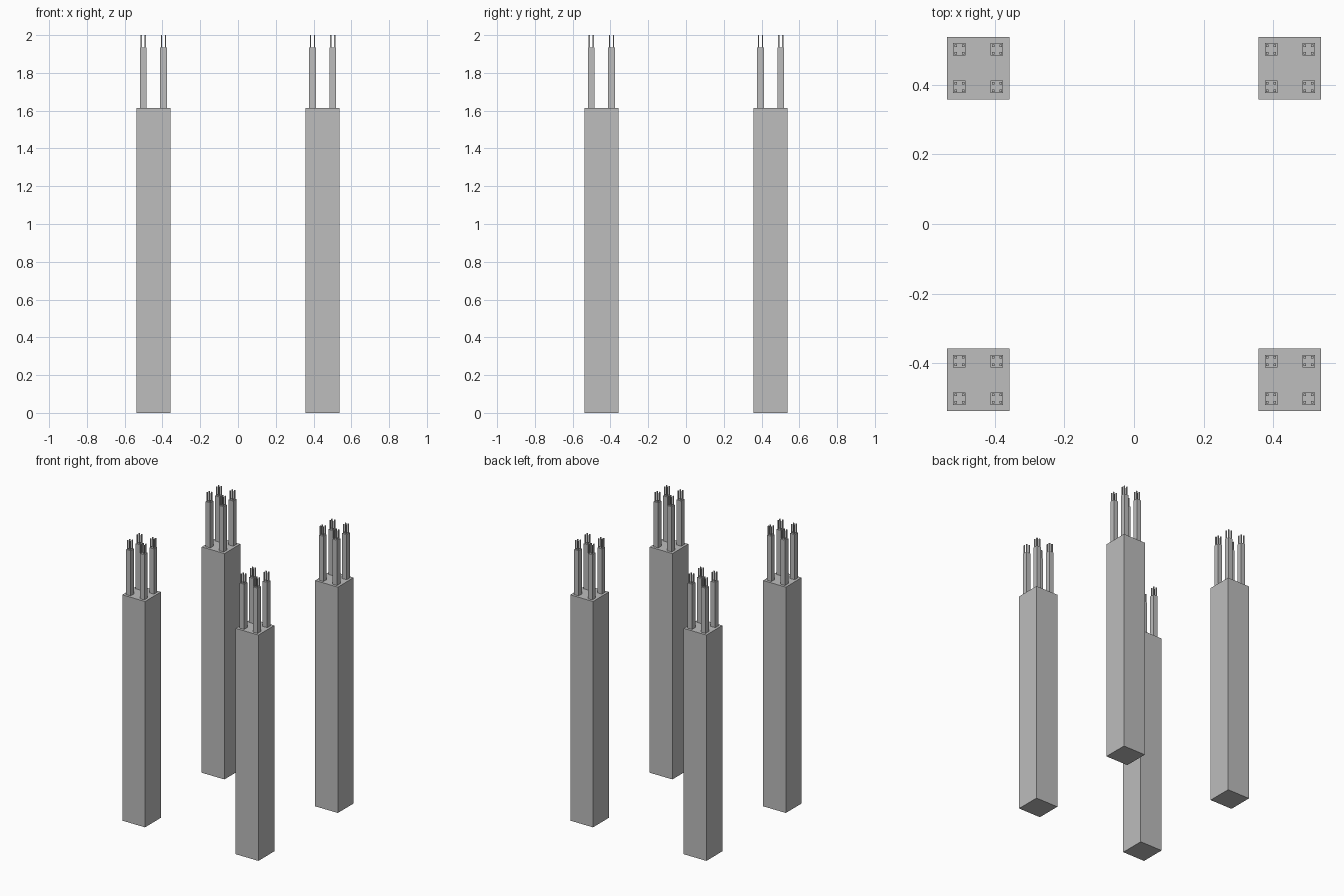
import bpy
import bmesh
from mathutils import Matrix, Vector

if "Cube" in bpy.data.objects:
    bpy.data.objects.remove(bpy.data.objects["Cube"])

WIDTH, HEIGHT = 0.1792, 1.6129   # main tower size
RATIO = 0.2                      # each tier is a fifth of the one below
SIGNS = [(-1, -1), (1, -1), (1, 1), (-1, 1)]

grey = bpy.data.materials.new("concrete grey")
grey.diffuse_color = (0.51, 0.51, 0.51, 1)
grey.use_nodes = True
grey.node_tree.nodes["Principled BSDF"].inputs["Base Color"].default_value = grey.diffuse_color


def four_around(points, offset, rise):
    """Four positions in a square above each given point."""
    return [p + Vector((sx * offset, sy * offset, rise))
            for p in points for sx, sy in SIGNS]


def make_tier(name, bases, width, height):
    """One object holding a square column on every base point."""
    bm = bmesh.new()
    for p in bases:
        place = Matrix.Translation(p + Vector((0, 0, height / 2)))
        bmesh.ops.create_cube(
            bm, size=1, matrix=place @ Matrix.Diagonal((width, width, height, 1)))
    mesh = bpy.data.meshes.new(name)
    bm.to_mesh(mesh)
    bm.free()
    mesh.materials.append(grey)
    bpy.context.collection.objects.link(bpy.data.objects.new(name, mesh))


# Four towers, four pillars on each tower, four thin rods on each pillar
bases = four_around([Vector((0, 0, 0))], 0.448, 0)
width, height = WIDTH, HEIGHT
for name in ("towers", "pillars", "rods"):
    make_tier(name, bases, width, height)
    bases = four_around(bases, width * 0.3, height)
    width, height = width * RATIO, height * RATIO
